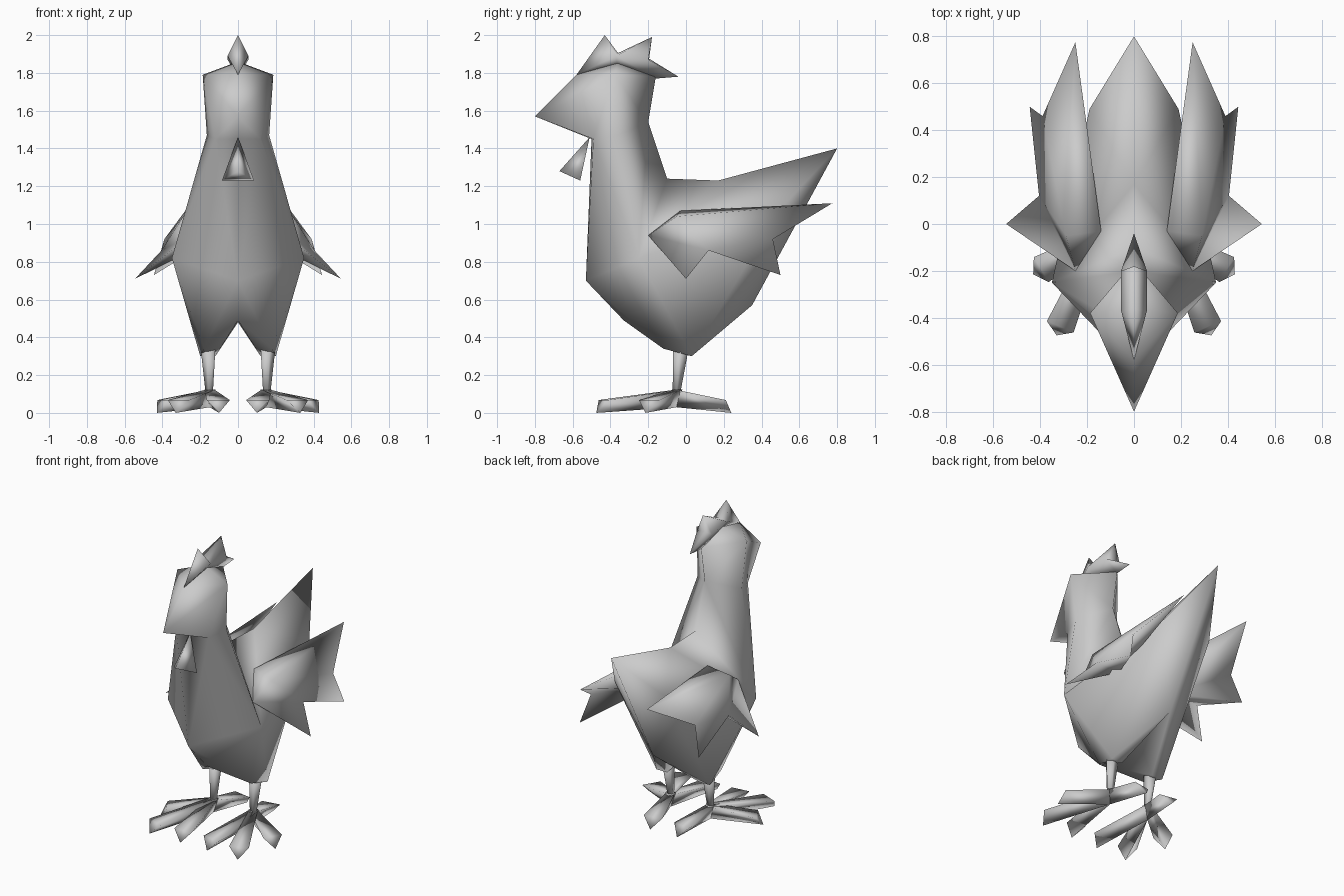
import bpy
import math
from mathutils import Vector

cube = bpy.data.objects.get("Cube")
if cube:
    bpy.data.objects.remove(cube, do_unlink=True)

grey = bpy.data.materials.new("plain_grey")
grey.use_nodes = True
colour = (0.6, 0.6, 0.6, 1)
grey.diffuse_color = colour
grey.node_tree.nodes["Principled BSDF"].inputs["Base Color"].default_value = colour


def make(name, verts, faces, mirror=False):
    """Smooth grey mesh object with outward normals, optionally mirrored."""
    mesh = bpy.data.meshes.new(name)
    mesh.from_pydata(verts, [], faces)
    mesh.materials.append(grey)
    obj = bpy.data.objects.new(name, mesh)
    bpy.context.collection.objects.link(obj)
    bpy.ops.object.select_all(action="DESELECT")
    obj.select_set(True)
    bpy.context.view_layer.objects.active = obj
    if mirror:
        obj.modifiers.new("Mirror", "MIRROR").use_clip = True
        bpy.ops.object.modifier_apply(modifier="Mirror")
    bpy.ops.object.mode_set(mode="EDIT")
    bpy.ops.mesh.select_all(action="SELECT")
    bpy.ops.mesh.normals_make_consistent(inside=False)
    bpy.ops.object.mode_set(mode="OBJECT")
    bpy.ops.object.shade_smooth()


def build(name, points, words, side=1, mirror=False):
    """Mesh from lettered points; each face is a word of point letters."""
    keys = list(points)
    verts = [(x * side, y, z) for x, y, z in points.values()]
    make(name, verts, [[keys.index(k) for k in w] for w in words.split()], mirror)


def loft(name, rings):
    """Closed solid through a list of equal-sized rings of points."""
    n = len(rings[0])
    verts = [p for ring in rings for p in ring]
    faces = [list(range(n)), list(range(len(verts) - n, len(verts)))]
    for r in range(len(rings) - 1):
        for i in range(n):
            j = (i + 1) % n
            faces.append([r * n + i, r * n + j, r * n + n + j, r * n + n + i])
    make(name, verts, faces)


# Body: head, beak, neck, torso, tail and thighs as one half, mirrored
body = {
    # head and beak
    "a": (0, -.36, 1.86), "b": (0, -.58, 1.79), "c": (.187, -.38, 1.79),
    "d": (0, -.16, 1.78), "t": (0, -.8, 1.57),
    # throat and neck
    "j": (0, -.5, 1.45), "i": (.12, -.49, 1.45),
    "k": (.165, -.36, 1.47), "l": (0, -.2, 1.54),
    # breast, flank and back
    "p": (0, -.53, .7), "s": (.35, -.25, .82), "n": (0, -.1, 1.24),
    # tail and rump
    "u": (0, .17, 1.23), "v": (.19, .49, 1.07), "T": (0, .8, 1.4),
    "r": (0, .35, .57),
    # belly and thigh
    "w": (0, -.33, .49), "x": (0, .05, .48),
    "f": (.18, -.12, .34), "g": (.2, .03, .3), "h": (.12, .03, .3),
}
build("body", body,
      "abc acd btc tic tji cik ckld ijp ips isk ksl lsn nsu usv uvT "
      "Tvr vsg vgr psf pfw sgf wfhx fgh xhr hgr", mirror=True)

# Comb: two peaks with a notch between, and a swept-back point
comb = {
    "f": (0, -.58, 1.79), "p": (0, -.43, 2), "n": (.055, -.37, 1.89),
    "c": (0, -.36, 1.905), "q": (0, -.18, 1.99), "m": (.055, -.2, 1.87),
    "d": (0, -.195, 1.875), "b": (0, -.04, 1.78),
    "u": (0, -.16, 1.77), "v": (0, -.36, 1.82),
}
build("comb", comb, "fnp pnc cnq nmq qmd dmb mbu nvum fvn", mirror=True)

# Wattle: three-sided pyramid under the beak
wattle = {"a": (0, -.51, 1.46), "f": (0, -.67, 1.28),
          "b": (.085, -.56, 1.23), "c": (-.085, -.56, 1.23)}
build("wattle", wattle, "afb abc acf fcb")

# Wing: three feather tips C, B, A with notches K, N between them
wing = {
    "F": (.25, -.2, .94), "T": (.14, -.03, 1.07), "D": (.29, -.05, 1.04),
    "C": (.25, .775, 1.11), "K": (.39, .46, .92), "B": (.445, .5, .73),
    "N": (.405, .12, .86), "A": (.545, 0, .71), "I": (.2, .1, .88),
}
wing_faces = "FDT TDC FAN FND DNK NBK DKC FTI TCI CKI KBI BNI NAI AFI"


def leg(side, label):
    # Shin: five-sided tapered post
    rings = []
    for y, z, x, r in ((-.025, .36, .155, .045), (-.052, .09, .15, .02)):
        rings.append([(side * (x + r * math.cos(i * math.tau / 5)),
                       y + r * math.sin(i * math.tau / 5), z) for i in range(5)])
    loft(label + "_shin", rings)
    # Toes: flat-topped keels widening away from the ankle, claw point low
    hub = Vector((side * .15, -.05, 0))
    up = Vector((0, 0, 1))
    tips = {"outer": (.43, -.215), "middle": (.33, -.475),
            "inner": (.1, -.475), "back": (.1, .24)}
    for toe, (x, y) in tips.items():
        tip = Vector((side * x, y, 0))
        along = (tip - hub).normalized()
        across = Vector((-along.y, along.x, 0))
        rings = []
        for spot, wide, low, high, slant in ((hub, .025, .03, .125, .02),
                                             (tip, .062, 0, .068, .04)):
            top = spot - along * slant + up * high
            rings.append([top + across * wide, top - across * wide, spot + up * low])
        loft(label + "_" + toe + "_toe", rings)


for side, label in ((1, "left"), (-1, "right")):
    build(label + "_wing", wing, wing_faces, side=side)
    leg(side, label)
